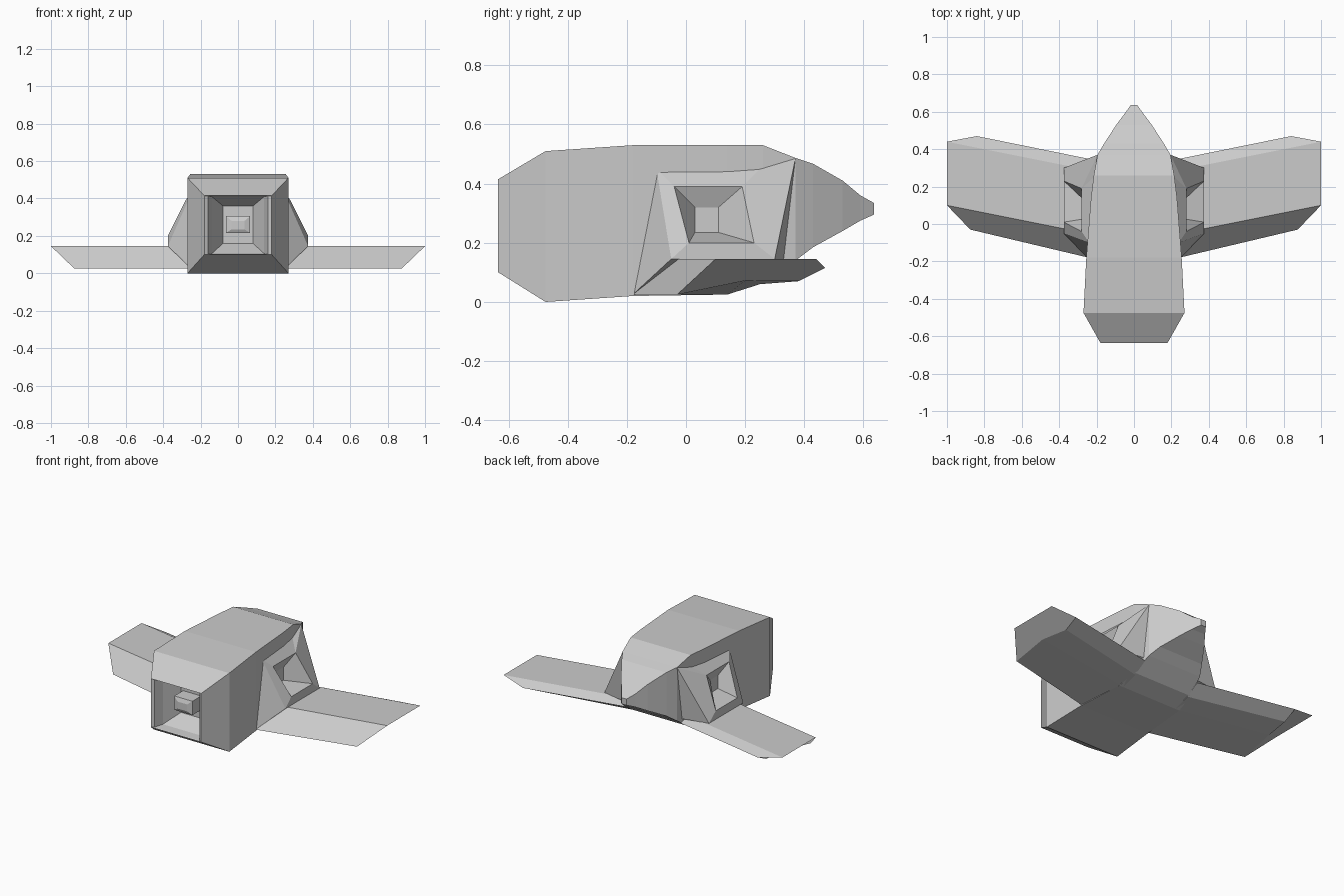
import bpy, bmesh


def make(name, verts, faces, mirror=False):
    mesh = bpy.data.meshes.new(name)
    bm = bmesh.new()
    vs = [bm.verts.new(v) for v in verts]
    for f in faces:
        bm.faces.new([vs[i] for i in f])
    bmesh.ops.recalc_face_normals(bm, faces=bm.faces)
    bm.to_mesh(mesh)
    bm.free()
    ob = bpy.data.objects.new(name, mesh)
    bpy.context.collection.objects.link(ob)
    if mirror:
        ob.modifiers.new("Mirror", 'MIRROR').use_mirror_merge = False
    return ob


def loft(name, rings, mirror=False):
    n = len(rings[0])
    verts = [p for r in rings for p in r]
    faces = [(k * n + i, k * n + (i + 1) % n, (k + 1) * n + (i + 1) % n, (k + 1) * n + i)
             for k in range(len(rings) - 1) for i in range(n)]
    faces.append(tuple(range(n)))
    faces.append(tuple(range(len(verts) - n, len(verts))))
    return make(name, verts, faces, mirror)


# Fuselage: rectangular sections (y, half width, bottom, top),
# starting inside the front nozzle and running to the pointed tail
sections = [
    (-0.57, 0.035, 0.235, 0.28),
    (-0.56, 0.065, 0.215, 0.305),
    (-0.47, 0.065, 0.215, 0.305),
    (-0.47, 0.08, 0.16, 0.36),
    (-0.57, 0.14, 0.105, 0.41),
    (-0.625, 0.16, 0.102, 0.413),
    (-0.635, 0.18, 0.10, 0.415),
    (-0.475, 0.27, 0.0, 0.51),
    (-0.18, 0.255, 0.02, 0.53),
    (0.14, 0.23, 0.025, 0.53),
    (0.26, 0.215, 0.065, 0.53),
    (0.37, 0.195, 0.14, 0.487),
    (0.43, 0.16, 0.185, 0.467),
    (0.53, 0.095, 0.24, 0.41),
    (0.59, 0.05, 0.275, 0.36),
    (0.635, 0.018, 0.295, 0.335),
]
loft("fuselage", [[(-w, y, a), (w, y, a), (w, y, b), (-w, y, b)]
                  for y, w, a, b in sections])

# Swept wings with a sloping leading face and bevelled trailing edge
root = [(0.2, -0.19, 0.025), (0.2, -0.06, 0.145), (0.2, 0.28, 0.145),
        (0.2, 0.34, 0.115), (0.2, 0.25, 0.06), (0.2, 0.14, 0.025)]
tip = [(0.875, -0.03, 0.025), (1.0, 0.10, 0.145), (1.0, 0.44, 0.145),
       (0.84, 0.47, 0.115), (0.84, 0.38, 0.07), (0.87, 0.20, 0.072)]
loft("wing", [root, tip], mirror=True)

# Side fairings with a tapered square recess
pts = dict(
    A=(0.375, -0.05, 0.145), B=(0.375, 0.30, 0.145),
    C=(0.375, 0.01, 0.20), D=(0.375, 0.23, 0.20),
    E=(0.28, 0.19, 0.39), F=(0.28, -0.04, 0.39),
    G=(0.24, -0.10, 0.45), H=(0.215, 0.25, 0.45),
    I=(0.195, 0.37, 0.485), J=(0.25, -0.18, 0.025),
    K=(0.20, 0.33, 0.14),
    L=(0.25, 0.03, 0.235), M=(0.25, 0.11, 0.235),
    N=(0.25, 0.11, 0.32), O=(0.25, 0.03, 0.32))
keys = list(pts)
panels = ("ABDC BIED FEHG EIH GACF GJA BKI "
          "CDML DENM EFON FCLO LMNO GHIK GKJ JKBA").split()
make("side_fairing", list(pts.values()),
     [[keys.index(c) for c in p] for p in panels], mirror=True)
